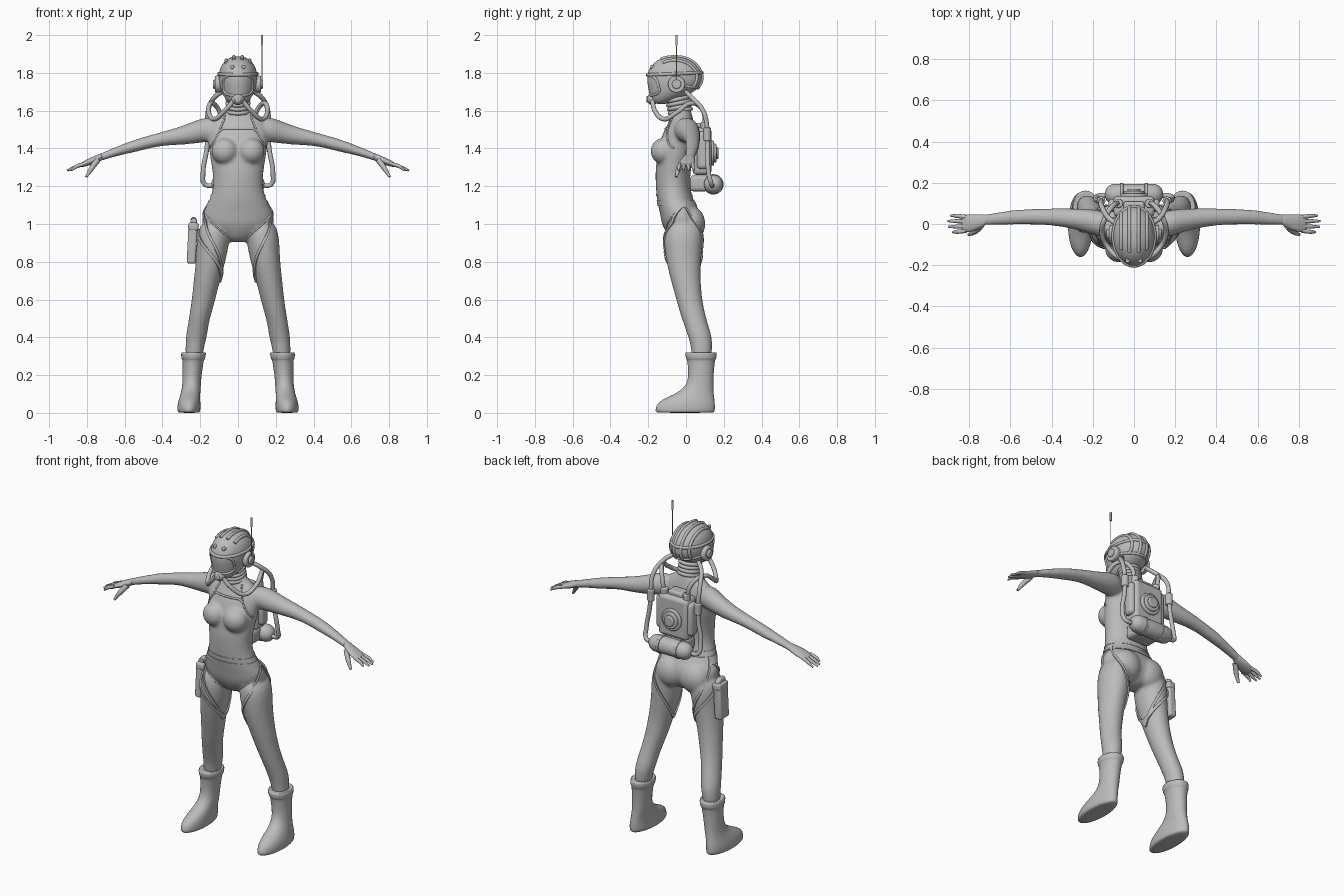
import bpy, bmesh, math
from mathutils import Vector, Matrix
from mathutils.bvhtree import BVHTree

cube = bpy.data.objects.get("Cube")
if cube:
    bpy.data.objects.remove(cube)

grey = bpy.data.materials.new("plain grey")
grey.use_nodes = True
grey.diffuse_color = (0.5, 0.5, 0.5, 1)
grey.node_tree.nodes["Principled BSDF"].inputs["Base Color"].default_value = (0.5, 0.5, 0.5, 1)
TAU = 2 * math.pi
SIDES = ((1, "left"), (-1, "right"))


def add_object(name, data):
    ob = bpy.data.objects.new(name, data)
    bpy.context.scene.collection.objects.link(ob)
    data.materials.append(grey)
    return ob


def finish(name, bm, angle=40, subsurf=0, bevel=0):
    bmesh.ops.recalc_face_normals(bm, faces=bm.faces[:])
    me = bpy.data.meshes.new(name)
    bm.to_mesh(me)
    bm.free()
    ob = add_object(name, me)
    if bevel:
        m = ob.modifiers.new("bevel", "BEVEL")
        m.width, m.segments = bevel, 3
    if subsurf:
        m = ob.modifiers.new("subsurf", "SUBSURF")
        m.levels = m.render_levels = subsurf
    bpy.ops.object.select_all(action="DESELECT")
    ob.select_set(True)
    bpy.context.view_layer.objects.active = ob
    bpy.ops.object.shade_smooth_by_angle(angle=math.radians(angle))
    return ob


def loft(bm, rings, n=16, along_x=False, side=1):
    """Closed skin through ellipses given as x, y, z, radius a, radius b."""
    loops = []
    for x, y, z, a, b in rings:
        loop = []
        for i in range(n):
            c, s = a * math.cos(TAU * i / n), b * math.sin(TAU * i / n)
            p = (x, y + c, z + s) if along_x else (x + c, y + s, z)
            loop.append(bm.verts.new((p[0] * side, p[1], p[2])))
        loops.append(loop)
    for lo, hi in zip(loops, loops[1:]):
        for i in range(n):
            bm.faces.new((lo[i], lo[(i + 1) % n], hi[(i + 1) % n], hi[i]))
    bm.faces.new(loops[0])
    bm.faces.new(loops[-1])


def ball(bm, pos, size):
    mat = Matrix.Translation(pos) @ Matrix.Diagonal((*size, 1))
    bmesh.ops.create_uvsphere(bm, u_segments=24, v_segments=14, radius=1, matrix=mat)


def cylinder(name, pos, r, depth, axis="Z", bevel=0.006):
    bm = bmesh.new()
    rot = {"X": Matrix.Rotation(TAU / 4, 4, "Y"), "Y": Matrix.Rotation(TAU / 4, 4, "X"), "Z": Matrix()}[axis]
    bmesh.ops.create_cone(bm, cap_ends=True, segments=32, radius1=r, radius2=r, depth=depth,
                          matrix=Matrix.Translation(pos) @ rot)
    return finish(name, bm, bevel=bevel)


def box(name, pos, size, bevel, tilt=0):
    bm = bmesh.new()
    mat = Matrix.Translation(pos) @ Matrix.Rotation(tilt, 4, "Y") @ Matrix.Diagonal((*size, 1))
    bmesh.ops.create_cube(bm, size=1, matrix=mat)
    return finish(name, bm, bevel=bevel)


def tube(name, pts, r, cyclic=False, taper=None, smooth=True):
    cu = bpy.data.curves.new(name, "CURVE")
    cu.dimensions = "3D"
    cu.bevel_depth, cu.bevel_resolution, cu.use_fill_caps = r, 3, True
    cu.resolution_u = 6
    sp = cu.splines.new("BEZIER" if smooth else "POLY")
    points = sp.bezier_points if smooth else sp.points
    points.add(len(pts) - 1)
    for i, p in enumerate(pts):
        if smooth:
            points[i].co = p
            points[i].handle_left_type = points[i].handle_right_type = "AUTO"
        else:
            points[i].co = (*p, 1)
        points[i].radius = taper[i] if taper else 1
    sp.use_cyclic_u = cyclic
    return add_object(name, cu)


def surface_of(ob, bake=False):
    """Evaluated surface, used to lay seams and bands on a part."""
    dg = bpy.context.evaluated_depsgraph_get()
    me = bpy.data.meshes.new_from_object(ob.evaluated_get(dg))
    bm = bmesh.new()
    bm.from_mesh(me)
    tree = BVHTree.FromBMesh(bm)
    bm.free()
    if bake:
        ob.modifiers.clear()
        ob.data = me
        for p in me.polygons:
            p.use_smooth = True
    return tree


def cast(tree, origin, direction, lift=0.0):
    d = Vector(direction).normalized()
    hit = tree.ray_cast(Vector(origin), d)[0]
    return hit + d * lift if hit else None


def on_front(tree, pts, steps=6, flip=1):
    """Drop an x, z path on the front of a surface."""
    out = []
    for (x0, z0), (x1, z1) in zip(pts, pts[1:]):
        for i in range(steps + 1):
            t = i / steps
            hit = cast(tree, (flip * (x0 + (x1 - x0) * t), -1, z0 + (z1 - z0) * t), (0, 1, 0))
            if hit:
                out.append(hit)
    return out


def band(name, tree, centre, height, slope, thick=0.009, n=40):
    """Flat strap wrapped around a limb; slope tilts it sideways."""
    bm = bmesh.new()
    rows = []
    for i in range(n):
        d = Vector((math.cos(TAU * i / n), math.sin(TAU * i / n), 0))
        row = []
        for dz, lift in ((-1, -0.004), (-1, thick), (1, thick), (1, -0.004)):
            o = Vector(centre) + Vector((0, 0, dz * height / 2 + slope * d.x))
            row.append(bm.verts.new(cast(tree, o, d, lift) or o + d * 0.09))
        rows.append(row)
    for i in range(n):
        a, b = rows[i], rows[(i + 1) % n]
        for j in range(4):
            bm.faces.new((a[j], b[j], b[(j + 1) % 4], a[(j + 1) % 4]))
    return finish(name, bm)


# Body: torso, neck, legs and arms fused into one smooth skin
bm = bmesh.new()
loft(bm, [(0, y, z, a, b) for z, y, a, b in (
    (0.9, -0.02, 0.04, 0.05), (0.95, -0.015, 0.14, 0.09), (1.0, -0.02, 0.2, 0.112), (1.06, -0.028, 0.192, 0.112),
    (1.12, -0.058, 0.155, 0.098), (1.2, -0.07, 0.131, 0.092), (1.28, -0.07, 0.137, 0.095),
    (1.36, -0.055, 0.152, 0.1), (1.42, -0.045, 0.16, 0.1), (1.48, -0.035, 0.165, 0.09),
    (1.54, -0.025, 0.155, 0.068), (1.58, -0.022, 0.1, 0.055), (1.61, -0.027, 0.052, 0.05),
    (1.66, -0.04, 0.046, 0.047), (1.72, -0.05, 0.046, 0.047))])
for s, side in SIDES:
    loft(bm, [(x, y, z, a, b) for z, x, y, a, b in (
        (1.02, 0.125, -0.01, 0.07, 0.09), (0.94, 0.13, -0.014, 0.088, 0.106), (0.88, 0.135, -0.015, 0.087, 0.102),
        (0.8, 0.145, -0.012, 0.08, 0.094), (0.7, 0.165, -0.002, 0.071, 0.08), (0.6, 0.182, 0.017, 0.064, 0.07),
        (0.52, 0.2, 0.036, 0.058, 0.067), (0.46, 0.212, 0.056, 0.056, 0.065), (0.4, 0.221, 0.075, 0.057, 0.064),
        (0.35, 0.229, 0.083, 0.05, 0.058), (0.26, 0.235, 0.083, 0.045, 0.05))], side=s)
    loft(bm, [(0.1, -0.01, 1.5, 0.055, 0.06), (0.17, 0.002, 1.5, 0.068, 0.068), (0.22, 0.014, 1.488, 0.06, 0.062),
              (0.3, 0.027, 1.468, 0.05, 0.05), (0.38, 0.034, 1.455, 0.044, 0.04), (0.45, 0.035, 1.44, 0.039, 0.035),
              (0.53, 0.035, 1.418, 0.038, 0.035), (0.6, 0.032, 1.398, 0.036, 0.029), (0.7, 0.023, 1.365, 0.028, 0.022),
              (0.76, 0.016, 1.34, 0.028, 0.02)], along_x=True, side=s)
    ball(bm, (s * 0.07, -0.122, 1.385), (0.072, 0.066, 0.07))
    ball(bm, (s * 0.08, 0.027, 1.0), (0.095, 0.076, 0.095))
body = finish("body", bm, 180, subsurf=2)
m = body.modifiers.new("fuse", "REMESH")
m.mode, m.voxel_size = "VOXEL", 0.009
m = body.modifiers.new("soften", "SMOOTH")
m.factor, m.iterations = 0.5, 8
skin = surface_of(body, bake=True)

for s, side in SIDES:
    # Hands
    bm = bmesh.new()
    loft(bm, [(0.71, 0.022, 1.361, 0.026, 0.021), (0.75, 0.012, 1.343, 0.036, 0.022),
              (0.79, 0.005, 1.328, 0.045, 0.02), (0.825, 0.002, 1.314, 0.044, 0.014),
              (0.84, 0.002, 1.308, 0.036, 0.009)], 12, True, s)
    finish(side + "_palm", bm, 180, subsurf=2)
    for i, (y, reach) in enumerate(((-0.033, 0.88), (-0.011, 0.9), (0.012, 0.905), (0.034, 0.89))):
        tube(f"{side}_finger_{i + 1}", [(s * 0.815, y, 1.318), (s * 0.86, y * 1.15, 1.302),
             (s * reach, y * 1.2, 1.283)], 0.0105, taper=(1, 0.95, 0.5))
    tube(side + "_thumb", [(s * 0.745, -0.01, 1.338), (s * 0.775, -0.038, 1.295), (s * 0.803, -0.052, 1.25)],
         0.014, taper=(1.2, 1, 0.5))

    # Boots
    bm = bmesh.new()
    loft(bm, [(x, y, z, a, b) for z, x, y, a, b in (
        (0.0, 0.26, -0.005, 0.055, 0.152), (0.005, 0.26, -0.005, 0.061, 0.159), (0.04, 0.26, -0.003, 0.062, 0.158),
        (0.07, 0.257, 0.01, 0.057, 0.142), (0.1, 0.252, 0.045, 0.052, 0.102), (0.14, 0.246, 0.074, 0.049, 0.071),
        (0.2, 0.243, 0.08, 0.05, 0.066), (0.27, 0.238, 0.08, 0.056, 0.073), (0.282, 0.237, 0.08, 0.058, 0.075),
        (0.285, 0.237, 0.08, 0.064, 0.081), (0.317, 0.235, 0.079, 0.067, 0.085), (0.322, 0.235, 0.079, 0.063, 0.08),
        (0.318, 0.235, 0.079, 0.05, 0.06))], 24, side=s)
    finish(side + "_boot", bm, 60, subsurf=1)

    # Shorts hem and suit seams
    band(side + "_shorts_hem", skin, (s * 0.135, -0.012, 0.905), 0.03, s * 0.2)
    for label, path in (("strap_seam", ((0.07, 1.58), (0.075, 1.55), (0.1, 1.49), (0.15, 1.4))),
                        ("brief_seam", ((0.185, 1.06), (0.12, 0.99), (0.05, 0.93)))):
        tube(f"{side}_{label}", on_front(skin, path, flip=s), 0.005, smooth=False)

tube("neckline_seam", on_front(skin, ((-0.1, 1.49), (-0.08, 1.505), (0.08, 1.505), (0.1, 1.49))), 0.006, smooth=False)
band("waist_seam", skin, (0, -0.06, 1.15), 0.01, 0, 0.003)
band("belt", skin, (0, -0.05, 1.11), 0.03, 0, 0.004)

# Thigh holster on the right
band("holster_strap", skin, (-0.145, -0.012, 0.84), 0.025, -0.12)
box("holster", (-0.243, 0.005, 0.89), (0.048, 0.085, 0.2), 0.012, 0.05)
box("holster_flap", (-0.236, 0.005, 0.985), (0.056, 0.092, 0.045), 0.014, 0.05)
tube("holster_grip", [(-0.235, 0.03, 0.98), (-0.235, 0.02, 1.015), (-0.235, -0.025, 1.015)], 0.017)

# Neck rings
for i in range(4):
    z = 1.598 + i * 0.021
    tube(f"neck_ring_{i + 1}", [(0.056 * math.cos(TAU * k / 12), -0.03 - i * 0.004 + 0.056 * math.sin(TAU * k / 12),
         z + 0.012 * math.sin(TAU * k / 12)) for k in range(12)], 0.011, True)

# Helmet shell
bm = bmesh.new()
loft(bm, [(0, y, z, a, b) for z, y, a, b in (
    (1.635, -0.13, 0.03, 0.035), (1.65, -0.125, 0.055, 0.06), (1.68, -0.092, 0.08, 0.1), (1.72, -0.064, 0.097, 0.137),
    (1.76, -0.058, 0.104, 0.15), (1.8, -0.058, 0.103, 0.148), (1.84, -0.06, 0.09, 0.126),
    (1.873, -0.06, 0.06, 0.086), (1.888, -0.06, 0.025, 0.035))], 24)
shell = surface_of(finish("helmet", bm, 180, subsurf=2))

# Helmet ridges, brow, visor frame and rivets
for x in (-0.062, -0.022, 0.022, 0.062):
    path = [cast(shell, (x, -0.06, 1.77), (0, math.cos(a), math.sin(a)))
            for a in [math.radians(-25 + 8 * k) for k in range(20)]]
    tube("helmet_ridge", [p for p in path if p], 0.009, smooth=False)
for name, z, tilt, r in (("brow_band", 1.795, 0.04, 0.009), ("rear_band", 1.735, -0.1, 0.008)):
    path = [cast(shell, (0, -0.06, z), (math.cos(TAU * k / 40), math.sin(TAU * k / 40),
            tilt * math.sin(TAU * k / 40))) for k in range(41 if tilt > 0 else 21)]
    tube(name, path, r, smooth=False)
frame = [(0.078 * math.copysign(abs(math.cos(a)) ** 0.6, math.cos(a)),
          1.735 + 0.055 * math.copysign(abs(math.sin(a)) ** 0.6, math.sin(a))) for a in [TAU * k / 28 for k in range(29)]]
tube("visor_frame", on_front(shell, frame, 1), 0.007, smooth=False)

bm = bmesh.new()
ball(bm, (0, -0.178, 1.66), (0.034, 0.03, 0.03))
finish("mouthpiece", bm, 180)
cylinder("mouthpiece_cap", (0, -0.2, 1.66), 0.018, 0.02, "Y")

for s, side in SIDES:
    cylinder(side + "_rivet", cast(shell, (s * 0.03, -1, 1.832), (0, 1, 0)), 0.011, 0.02, "Y", 0.004)
    cylinder(side + "_earpiece", (s * 0.107, -0.05, 1.74), 0.045, 0.03, "X")
    cylinder(side + "_earpiece_cap", (s * 0.122, -0.05, 1.74), 0.024, 0.022, "X")
    # Breathing hose from mouthpiece, around the neck, to the pack
    tube(side + "_breathing_hose", [(s * 0.025, -0.178, 1.65), (s * 0.07, -0.165, 1.6), (s * 0.125, -0.115, 1.555),
         (s * 0.155, -0.05, 1.59), (s * 0.14, 0.03, 1.64), (s * 0.1, 0.09, 1.6), (s * 0.075, 0.1, 1.5)], 0.0125)
    # Supply hose from helmet, down beside the pack, to the tank
    tube(side + "_supply_hose", [(s * 0.085, 0.0, 1.7), (s * 0.125, 0.03, 1.67), (s * 0.158, 0.09, 1.6),
         (s * 0.16, 0.113, 1.5), (s * 0.165, 0.115, 1.4), (s * 0.185, 0.12, 1.27), (s * 0.175, 0.135, 1.21),
         (s * 0.12, 0.14, 1.205)], 0.0125)
    cylinder(side + "_hose_fitting", (s * 0.16, 0.112, 1.475), 0.021, 0.07)
    cylinder(side + "_pack_socket", (s * 0.075, 0.1, 1.515), 0.022, 0.05)
    box(side + "_pack_wing", (s * 0.1, 0.09, 1.39), (0.05, 0.065, 0.2), 0.02)
    cylinder(side + "_tank_band", (s * 0.06, 0.145, 1.21), 0.054, 0.016, "X", 0.003)

# Antenna
tube("antenna_rod", [(0.127, -0.05, 1.74), (0.127, -0.05, 1.96)], 0.0025, smooth=False)
tube("antenna_tip", [(0.127, -0.05, 1.945), (0.127, -0.05, 2.0)], 0.006, smooth=False)

# Backpack
box("backpack", (0, 0.085, 1.385), (0.2, 0.1, 0.25), 0.022)
box("backpack_top", (0, 0.075, 1.515), (0.1, 0.07, 0.04), 0.012)
for i, (r, y) in enumerate(((0.066, 0.138), (0.05, 0.15), (0.032, 0.16))):
    cylinder(f"pack_dial_{i + 1}", (0, y, 1.375), r, 0.022, "Y")
box("tank_bracket", (0, 0.07, 1.215), (0.16, 0.1, 0.085), 0.02)
bm = bmesh.new()
loft(bm, [(x, 0.145, 1.21, r, r) for x, r in ((-0.14, 0.012), (-0.135, 0.027), (-0.12, 0.042), (-0.1, 0.05),
     (0.1, 0.05), (0.12, 0.042), (0.135, 0.027), (0.14, 0.012))], 28, True)
finish("air_tank", bm, 60)
